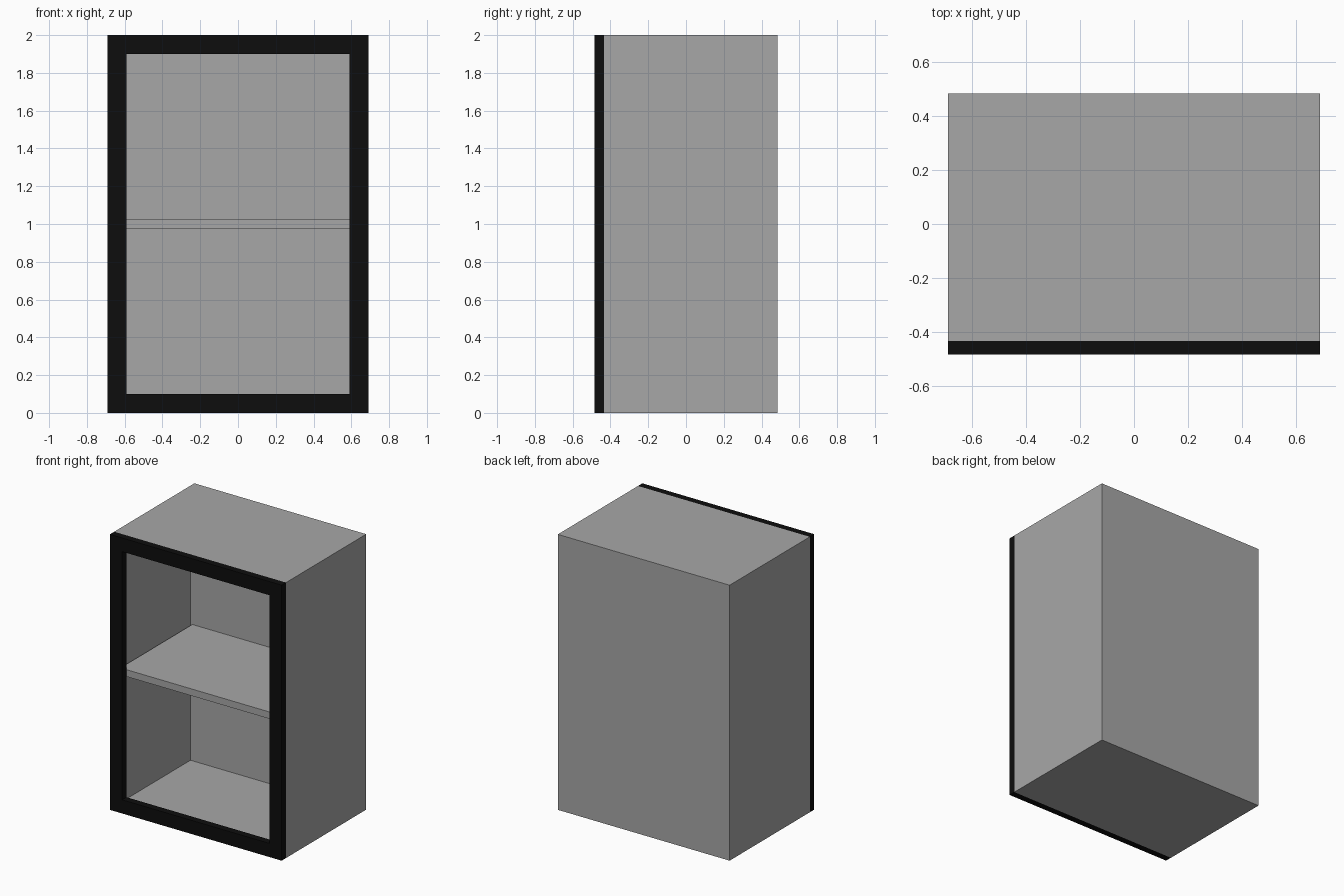
import bpy, bmesh

if "Cube" in bpy.data.objects:
    bpy.data.objects.remove(bpy.data.objects["Cube"])

W, D, H = 0.69, 0.485, 2.0      # half width, half depth, height
FRAME_BACK = -0.435             # where the door frame meets the case


def material(name, value):
    m = bpy.data.materials.new(name)
    m.diffuse_color = (value, value, value, 1)
    m.use_nodes = True
    m.node_tree.nodes["Principled BSDF"].inputs["Base Color"].default_value = m.diffuse_color
    return m


grey = material("grey_panel", 0.39)
black = material("black_frame", 0.004)


def box(bm, lo, hi):
    verts = bmesh.ops.create_cube(bm, size=1)["verts"]
    for v in verts:
        for i in range(3):
            v.co[i] = hi[i] if v.co[i] > 0 else lo[i]
    return verts


def finish(name, bm, mat):
    bmesh.ops.recalc_face_normals(bm, faces=bm.faces)
    mesh = bpy.data.meshes.new(name)
    bm.to_mesh(mesh)
    bm.free()
    mesh.materials.append(mat)
    obj = bpy.data.objects.new(name, mesh)
    bpy.context.collection.objects.link(obj)
    return obj


def front_face(bm):
    return min(bm.faces, key=lambda f: f.calc_center_median().y)


# Case: a box hollowed from the front
bm = bmesh.new()
box(bm, (-W, FRAME_BACK, 0), (W, D, H))
front = front_face(bm)
bmesh.ops.inset_region(bm, faces=[front], thickness=0.05)
ext = bmesh.ops.extrude_discrete_faces(bm, faces=[front])["faces"][0]
for v in ext.verts:
    v.co.y = D - 0.095
finish("cabinet_case", bm, grey)

# Middle shelf, running between the inner walls
bm = bmesh.new()
box(bm, (-W + 0.05, FRAME_BACK, 0.975), (W - 0.05, D - 0.095, 1.025))
finish("middle_shelf", bm, grey)

# Front frame: a slab with a rectangular opening right through
bm = bmesh.new()
box(bm, (-W, -D, 0), (W, FRAME_BACK, H))
front = front_face(bm)
back = max(bm.faces, key=lambda f: f.calc_center_median().y)
for f in (front, back):
    bmesh.ops.inset_region(bm, faces=[f], thickness=0.14)
rim = list(front.edges) + list(back.edges)
bmesh.ops.delete(bm, geom=[front, back], context="FACES_ONLY")
bmesh.ops.bridge_loops(bm, edges=rim)
finish("front_frame", bm, black)
